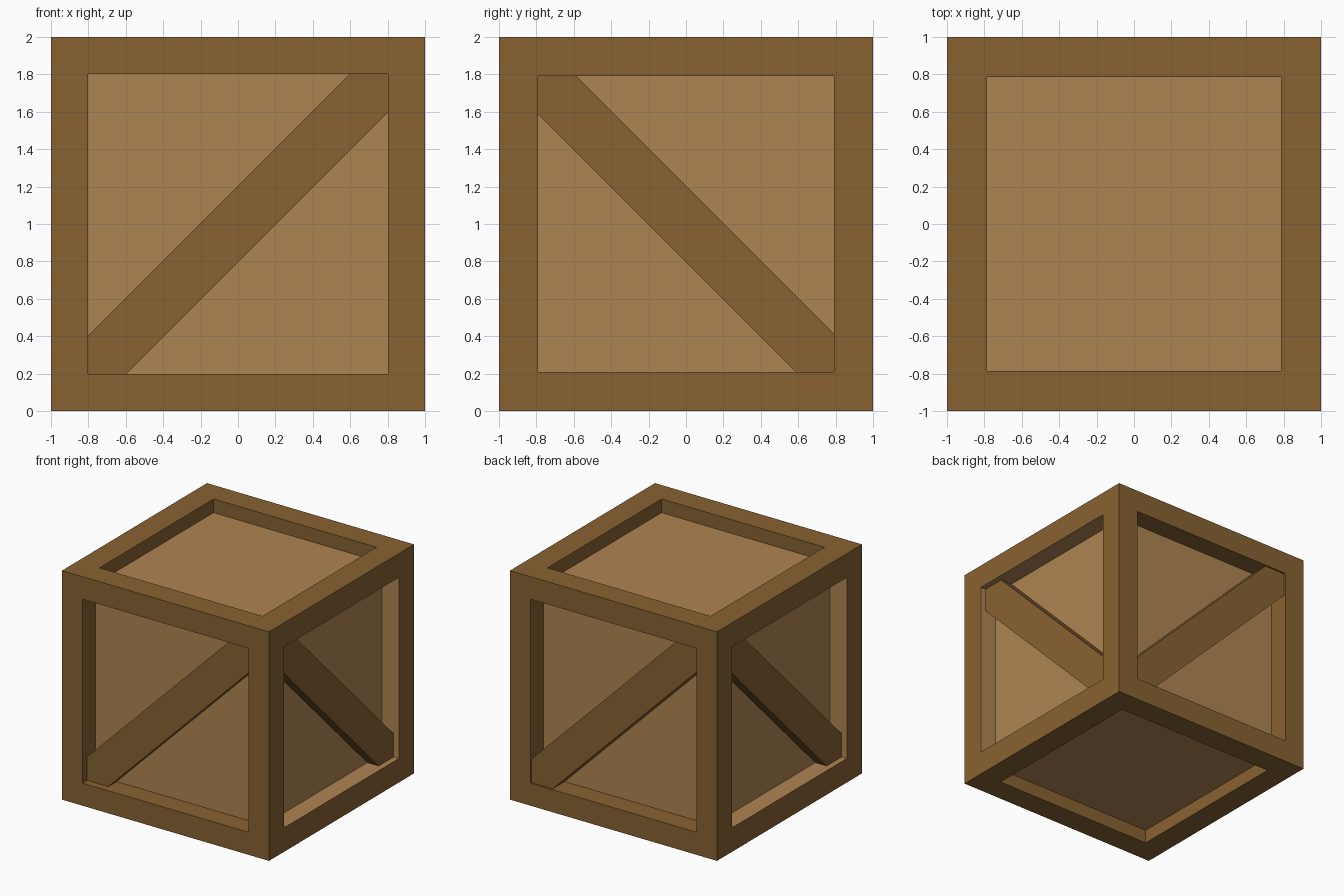
import bpy, bmesh
from mathutils import Matrix
from math import pi

if "Cube" in bpy.data.objects:
    bpy.data.objects.remove(bpy.data.objects["Cube"])


def material(name, color):
    m = bpy.data.materials.new(name)
    m.diffuse_color = (*color, 1)
    m.use_nodes = True
    m.node_tree.nodes["Principled BSDF"].inputs["Base Color"].default_value = m.diffuse_color
    return m


dark = material("dark_wood", (0.246, 0.122, 0.032))
light = material("light_wood", (0.429, 0.235, 0.084))


def add(name, bm, mat):
    bmesh.ops.recalc_face_normals(bm, faces=bm.faces)
    me = bpy.data.meshes.new(name)
    bm.to_mesh(me)
    bm.free()
    me.materials.append(mat)
    ob = bpy.data.objects.new(name, me)
    bpy.context.collection.objects.link(ob)
    return ob


def box(name, half, mat):
    # box centred on the crate, given by half extents
    bm = bmesh.new()
    bmesh.ops.create_cube(bm, size=2)
    bmesh.ops.scale(bm, vec=half, verts=bm.verts)
    bmesh.ops.translate(bm, vec=(0, 0, 1), verts=bm.verts)
    return add(name, bm, mat)


def brace(name, a, cut, outer, inner, angle):
    # diagonal board filling two opposite corners of a square opening
    bm = bmesh.new()
    profile = [(-a, -a), (cut - a, -a), (a, a - cut), (a, a), (a - cut, a), (-a, cut - a)]
    face = bm.faces.new([bm.verts.new((x, -outer, 1 + z)) for x, z in profile])
    ext = bmesh.ops.extrude_face_region(bm, geom=[face])
    moved = [v for v in ext["geom"] if isinstance(v, bmesh.types.BMVert)]
    bmesh.ops.translate(bm, vec=(0, outer - inner, 0), verts=moved)
    bmesh.ops.rotate(bm, matrix=Matrix.Rotation(angle, 3, "Z"), verts=bm.verts)
    # side boards slope the other way
    if abs(abs(angle) - pi / 2) < 0.01:
        bmesh.ops.scale(bm, vec=(1, -1, 1), verts=bm.verts)
    return add(name, bm, dark)


# outer frame: cube with a square tunnel cut along each axis
frame = box("crate_frame", (1, 1, 1), dark)
cuts = [("side_opening", (1.2, 0.79, 0.79), light),
        ("front_opening", (0.803, 1.2, 0.803), dark),
        ("top_opening", (0.787, 0.787, 1.2), dark)]
for name, half, mat in cuts:
    cutter = box(name + "_cutter", half, mat)
    cutter.hide_render = True
    cutter.hide_viewport = True
    cutter.display_type = "WIRE"
    mod = frame.modifiers.new(name, "BOOLEAN")
    mod.operation = "DIFFERENCE"
    mod.solver = "EXACT"
    mod.material_mode = "TRANSFER"
    mod.object = cutter

# recessed panels
box("inner_panels", (0.84, 0.82, 0.88), light)

# diagonal braces, kept inside the frame openings
brace("front_brace", 0.803, 0.205, 0.935, 0.81, 0)
brace("back_brace", 0.803, 0.205, 0.985, 0.81, pi)
brace("right_brace", 0.79, 0.205, 0.95, 0.83, pi / 2)
brace("left_brace", 0.79, 0.205, 0.95, 0.83, -pi / 2)
